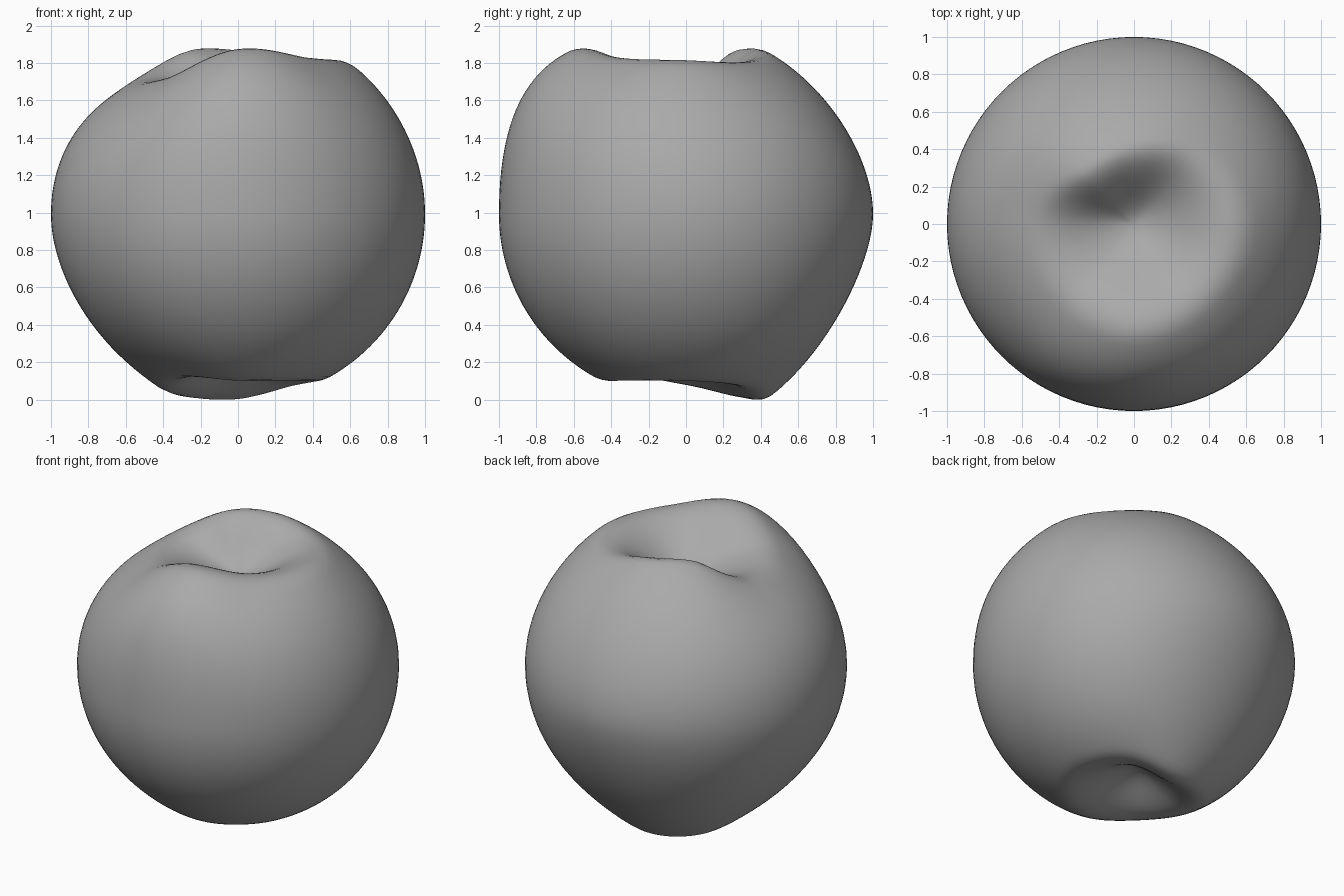
import bpy, bmesh, math

cube = bpy.data.objects.get("Cube")
if cube:
    bpy.data.objects.remove(cube, do_unlink=True)

# Shoulder round each dimple, every 45 degrees from +x:
# radius, height, fullness near the equator (1 is a sphere)
TOP = [(.65, 1.765, .98), (.56, 1.785, .92), (.45, 1.86, .75), (.42, 1.86, .85),
       (.58, 1.69, .95), (.60, 1.70, .97), (.64, 1.86, 1.6), (.62, 1.805, 1.25)]
BASE = [(.50, .134, 1), (.50, .11, .95), (.47, .04, .65), (.47, .05, .75),
        (.46, .11, .8), (.46, .15, .95), (.50, .135, 1), (.50, .135, 1)]
TOP_PIT, BASE_PIT, EQUATOR = 1.61, .24, 1.0


def shoulder_at(keys, angle):
    """Smooth periodic interpolation of the shoulder values."""
    n = len(keys)
    pos = (angle / math.tau * n) % n
    i, t = int(pos) % n, pos % 1
    rows = [keys[(i + k) % n] for k in (-1, 0, 1, 2)]
    return [b + t / 2 * (c - a + t * (2*a - 5*b + 4*c - d + t * (3*(b - c) + d - a)))
            for a, b, c, d in zip(*rows)]


def height(keys, pit, x, y):
    r = min(math.hypot(x, y), 1)
    join_r, join_z, full = shoulder_at(keys, math.atan2(y, x))
    join_w = math.sqrt(1 - join_r ** 2)
    side = 1 if join_z > EQUATOR else -1
    rise = abs(join_z - EQUATOR) / join_w - full
    if r > join_r:
        # Outer wall: a sphere whose fullness changes towards the shoulder
        w = math.sqrt(1 - r * r)
        return EQUATOR + side * w * (full + rise * w / join_w)
    # Dimple: a cubic that leaves the wall with the same slope
    u = r / join_r
    slope = -side * (full + 2 * rise) * join_r / join_w
    return pit + (join_z - pit) * u * u * (3 - 2 * u) + slope * join_r * u * u * (u - 1)


# Fruit body: a sphere reshaped with a dimple at each pole
bm = bmesh.new()
bmesh.ops.create_uvsphere(bm, u_segments=96, v_segments=80, radius=1)
for v in bm.verts:
    x, y, z = v.co
    if abs(z) < 1e-5:
        v.co.z = EQUATOR
    elif z > 0:
        v.co.z = height(TOP, TOP_PIT, x, y)
    else:
        v.co.z = height(BASE, BASE_PIT, x, y)
lowest = min(v.co.z for v in bm.verts)
for v in bm.verts:
    v.co.z -= lowest
for f in bm.faces:
    f.smooth = True

mesh = bpy.data.meshes.new("fruit_body")
bm.to_mesh(mesh)
bm.free()
body = bpy.data.objects.new("fruit_body", mesh)
bpy.context.collection.objects.link(body)

# Plain grey skin
grey = bpy.data.materials.new("plain_grey")
grey.use_nodes = True
colour = (.4, .4, .4, 1)
grey.diffuse_color = colour
grey.node_tree.nodes["Principled BSDF"].inputs["Base Color"].default_value = colour
mesh.materials.append(grey)
